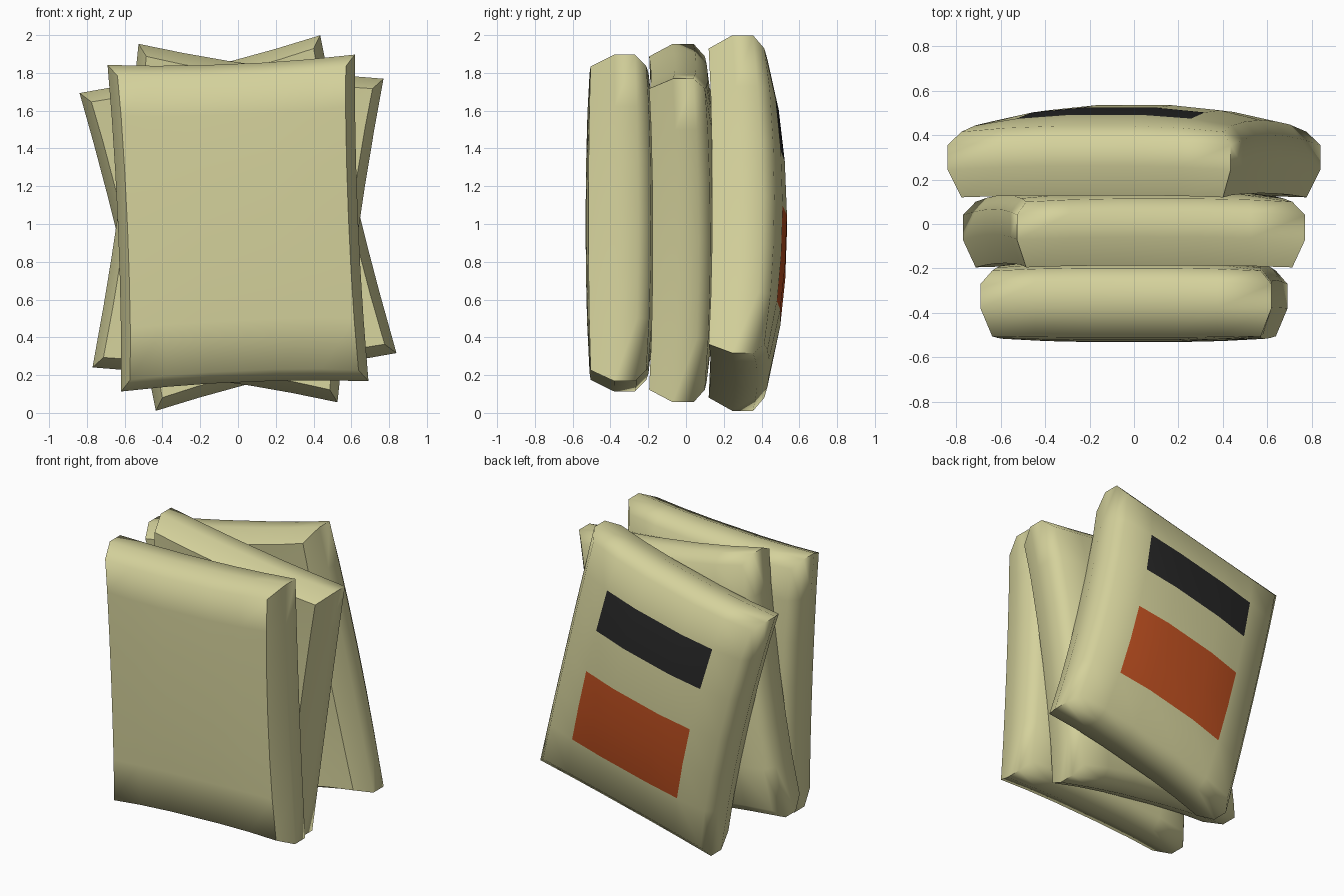
import bpy, bmesh, math

if "Cube" in bpy.data.objects:
    bpy.data.objects.remove(bpy.data.objects["Cube"])


def material(name, rgb):
    m = bpy.data.materials.new(name)
    m.diffuse_color = (*rgb, 1)
    m.use_nodes = True
    m.node_tree.nodes["Principled BSDF"].inputs["Base Color"].default_value = m.diffuse_color
    return m


MATS = [material("khaki canvas", (0.66, 0.64, 0.33)),
        material("black print", (0.02, 0.02, 0.02)),
        material("rust print", (0.52, 0.08, 0.015))]

W, H = 0.655, 0.865                                  # half width, half height
XS = [-W, -0.41, -0.18, 0.18, 0.41, W]               # loops across
ZS = [-H, -0.53, -0.27, 0.0, 0.30, 0.59, H]          # loops upward
DEPTH = [0.0, 0.125, 0.235, 0.295]                   # front rim .. back rim
NX, NY, NZ = len(XS), len(DEPTH), len(ZS)


def sack(name, y0, angle, front, back, printed=False):
    """Pillow-shaped sack: front/back are the bulges of each face along y."""
    bm = bmesh.new()
    verts = {}

    def point(i, k, j):
        x, z = XS[i], ZS[j]
        p, q = 1 - (z / H) ** 2, 1 - (x / W) ** 2
        rim = k in (0, NY - 1)
        # pinched sides, and chamfered rims
        px = x * (1 - 0.03 * p)
        pz = z * (1 - 0.028 * q)
        if rim and abs(x) == W:
            px -= math.copysign(0.05, x)
        if rim and abs(z) == H:
            pz -= math.copysign(0.06, z)
        # bulge: full on the two faces, blended through the side layers
        full = 0.42 * p + 0.22 * q + 0.36 * p * q
        t = DEPTH[k] / DEPTH[-1]
        y = y0 + DEPTH[k] + full * (front * (1 - t) + back * t)
        return px, y, pz

    for i in range(NX):
        for k in range(NY):
            for j in range(NZ):
                if i in (0, NX - 1) or k in (0, NY - 1) or j in (0, NZ - 1):
                    verts[i, k, j] = bm.verts.new(point(i, k, j))

    def quad(*keys):
        return bm.faces.new([verts[key] for key in keys])

    # front and back faces, with the printed panels on the back
    for k in (0, NY - 1):
        for i in range(NX - 1):
            for j in range(NZ - 1):
                f = quad((i, k, j), (i + 1, k, j), (i + 1, k, j + 1), (i, k, j + 1))
                if printed and k and 0 < i < NX - 2:
                    f.material_index = 1 if j == 4 else 2 if j in (1, 2) else 0
    # sides, top and bottom
    for k in range(NY - 1):
        for i in (0, NX - 1):
            for j in range(NZ - 1):
                quad((i, k, j), (i, k + 1, j), (i, k + 1, j + 1), (i, k, j + 1))
        for j in (0, NZ - 1):
            for i in range(NX - 1):
                quad((i, k, j), (i + 1, k, j), (i + 1, k + 1, j), (i, k + 1, j))

    bmesh.ops.recalc_face_normals(bm, faces=bm.faces)
    # tilt in the front view and lift onto the ground
    a = math.radians(angle)
    for v in bm.verts:
        x, y, z = v.co
        v.co = (x * math.cos(a) - z * math.sin(a), y,
                1.005 + x * math.sin(a) + z * math.cos(a))
    me = bpy.data.meshes.new(name)
    bm.to_mesh(me)
    bm.free()
    for m in MATS:
        me.materials.append(m)
    ob = bpy.data.objects.new(name, me)
    bpy.context.collection.objects.link(ob)
    bpy.ops.object.select_all(action='DESELECT')
    ob.select_set(True)
    bpy.context.view_layer.objects.active = ob
    bpy.ops.object.shade_smooth_by_angle(angle=math.radians(66))


sack("front_sack", -0.505, 2.4, -0.028, 0.06)
sack("middle_sack", -0.195, -8.1, 0.045, 0.07)
sack("back_sack", 0.12, 13.5, 0.045, 0.125, printed=True)
